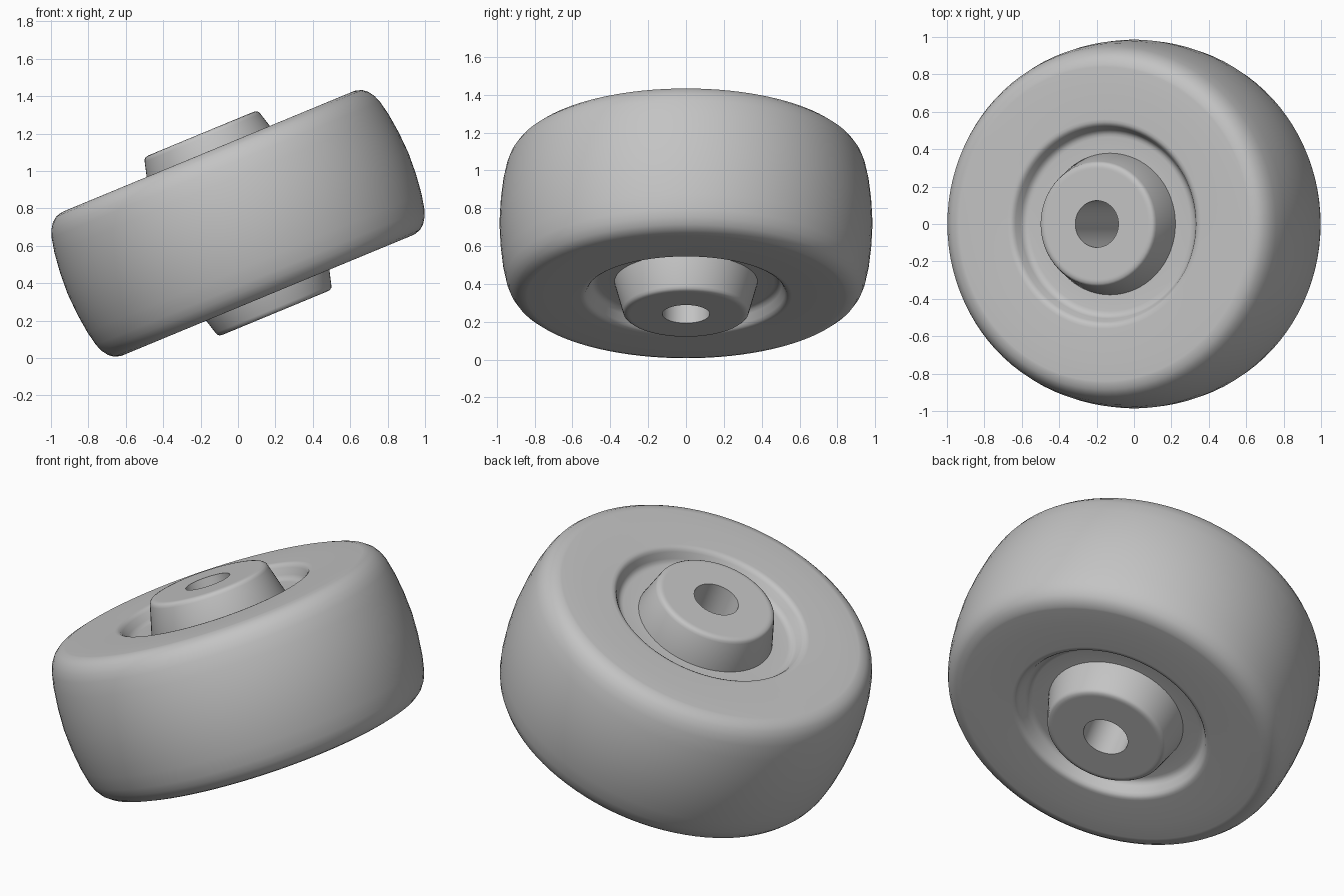
import bpy, bmesh, math
from mathutils import Matrix, Vector

cube = bpy.data.objects.get("Cube")
if cube:
    bpy.data.objects.remove(cube, do_unlink=True)

TILT = Matrix.Translation((0, 0, 0.72)) @ Matrix.Rotation(math.radians(-22.5), 4, 'Y')

grey = bpy.data.materials.new("plain grey")
grey.use_nodes = True
colour = (0.55, 0.55, 0.55, 1)
grey.diffuse_color = colour
grey.node_tree.nodes["Principled BSDF"].inputs["Base Color"].default_value = colour


def lathe_ring(name, half, segments):
    """Mirror a half profile of (radius, height), close it and spin it about the axle."""
    profile = half + [(r, -h) for r, h in reversed(half) if h > 0]
    bm = bmesh.new()
    rings = []
    for i in range(segments):
        turn = Matrix.Rotation(math.tau * i / segments, 3, 'Z')
        rings.append([bm.verts.new(turn @ Vector((r, 0, h))) for r, h in profile])
    for i, ring in enumerate(rings):
        after = rings[(i + 1) % segments]
        for j in range(len(profile)):
            k = (j + 1) % len(profile)
            bm.faces.new((ring[j], after[j], after[k], ring[k]))
    bmesh.ops.recalc_face_normals(bm, faces=bm.faces)
    bm.transform(TILT)
    mesh = bpy.data.meshes.new(name)
    bm.to_mesh(mesh)
    bm.free()
    mesh.materials.append(grey)
    obj = bpy.data.objects.new(name, mesh)
    bpy.context.collection.objects.link(obj)
    bpy.ops.object.select_all(action='DESELECT')
    obj.select_set(True)
    bpy.context.view_layer.objects.active = obj
    bpy.ops.object.shade_smooth_by_angle(angle=math.radians(35))
    return obj


# Tyre with a crowned tread and rounded shoulders
lathe_ring("tyre", [(0.986, 0), (0.98, 0.12), (0.967, 0.23), (0.95, 0.31), (0.935, 0.35),
                    (0.912, 0.384), (0.885, 0.405), (0.852, 0.415), (0.84, 0.416),
                    (0.735, 0.416)], 96)

# Wheel disc with a dished recess on both sides
lathe_ring("wheel_disc", [(0.735, 0.416), (0.56, 0.416), (0.545, 0.415), (0.532, 0.408),
                          (0.522, 0.395), (0.505, 0.36), (0.495, 0.345), (0.48, 0.337),
                          (0.465, 0.335), (0.375, 0.335)], 96)

# Tapered hub with an open axle bore
lathe_ring("hub", [(0.38, 0.33), (0.335, 0.495), (0.33, 0.508), (0.32, 0.516),
                   (0.305, 0.519), (0.295, 0.519), (0.125, 0.519)], 64)
